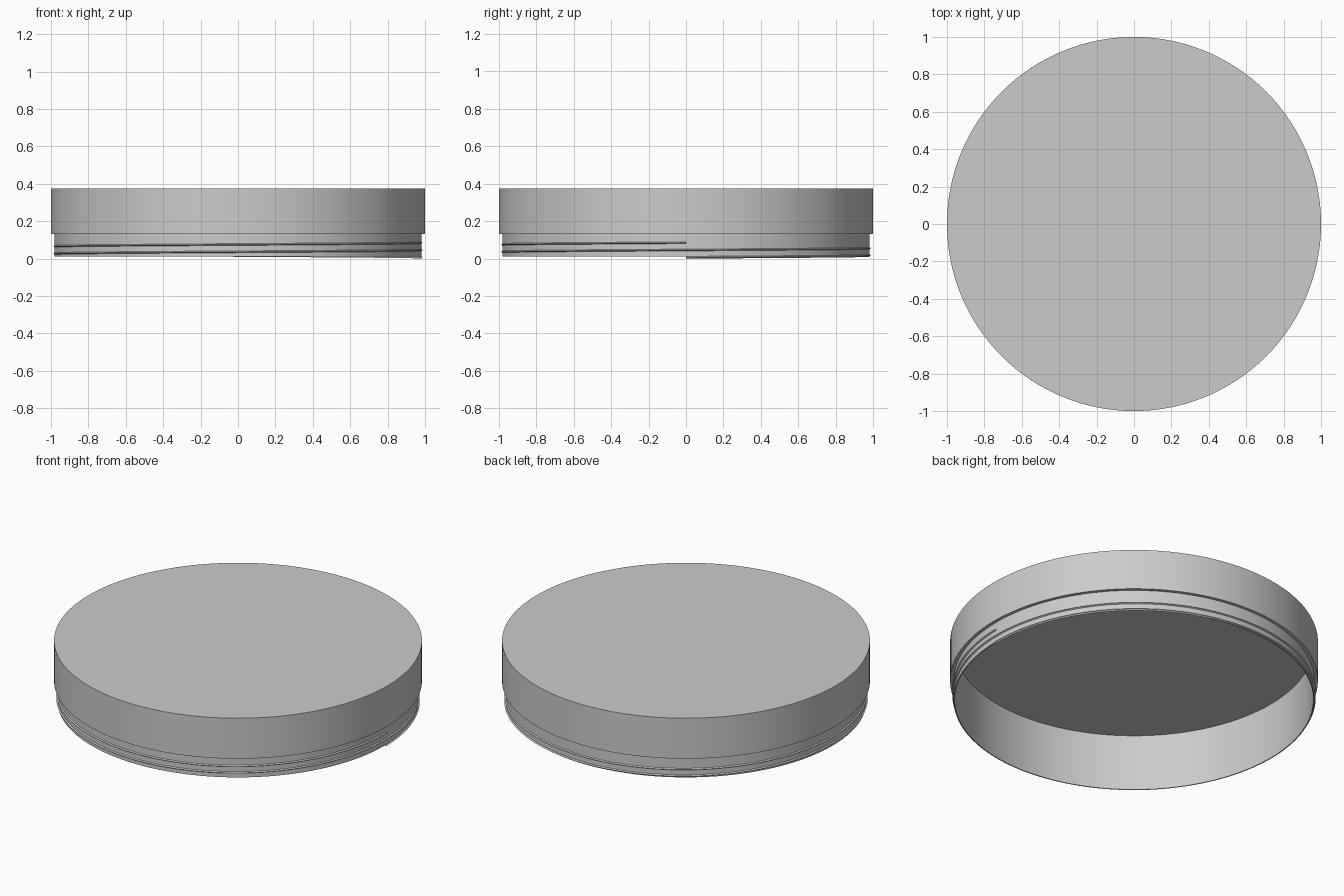
import bpy, bmesh, math
from mathutils import Vector

default = bpy.data.objects.get("Cube")
if default:
    bpy.data.objects.remove(default, do_unlink=True)

# One plain grey plastic
grey = bpy.data.materials.new("grey_plastic")
grey.use_nodes = True
colour = (0.6, 0.6, 0.6, 1)
grey.diffuse_color = colour
grey.node_tree.nodes["Principled BSDF"].inputs["Base Color"].default_value = colour

STEPS = 128


def sweep(name, profile, closed=False, turns=1, rise=0.0):
    """Turn an (r, z) profile about z, climbing by rise on every turn."""
    bm = bmesh.new()
    verts = [bm.verts.new((r, 0, z)) for r, z in profile]
    edges = [bm.edges.new(pair) for pair in zip(verts, verts[1:])]
    if closed:
        edges.append(bm.edges.new((verts[-1], verts[0])))
    steps = STEPS * turns
    bmesh.ops.spin(bm, geom=verts + edges, cent=(0, 0, 0), axis=(0, 0, 1),
                   dvec=Vector((0, 0, rise / STEPS)),
                   angle=math.tau * turns, steps=steps)
    bmesh.ops.remove_doubles(bm, verts=bm.verts, dist=0.0001)
    # Close the two ends of a helix
    open_edges = [e for e in bm.edges if e.is_boundary]
    if open_edges:
        bmesh.ops.holes_fill(bm, edges=open_edges, sides=len(profile))
    bmesh.ops.recalc_face_normals(bm, faces=bm.faces)
    mesh = bpy.data.meshes.new(name)
    bm.to_mesh(mesh)
    bm.free()
    mesh.materials.append(grey)
    obj = bpy.data.objects.new(name, mesh)
    bpy.context.collection.objects.link(obj)
    bpy.ops.object.select_all(action="DESELECT")
    obj.select_set(True)
    bpy.context.view_layer.objects.active = obj
    bpy.ops.object.shade_smooth_by_angle(angle=math.radians(30))
    return obj


# Hollow lid: flat top, wide band, stepped neck, open underneath
TOP, STEP, RIM = 0.374, 0.131, 0.01
NECK, INNER = 0.981, 0.975
sweep("lid_shell", [(0, TOP), (1, TOP), (1, STEP), (NECK, STEP),
                    (NECK, RIM), (INNER, RIM), (INNER, 0.347), (0, 0.347)])

# Two-turn screw thread around the neck
HALF = 0.007
sweep("screw_thread", [(NECK - 0.003, 0), (0.988, HALF), (NECK - 0.003, 2 * HALF)],
      closed=True, turns=2, rise=0.039)
